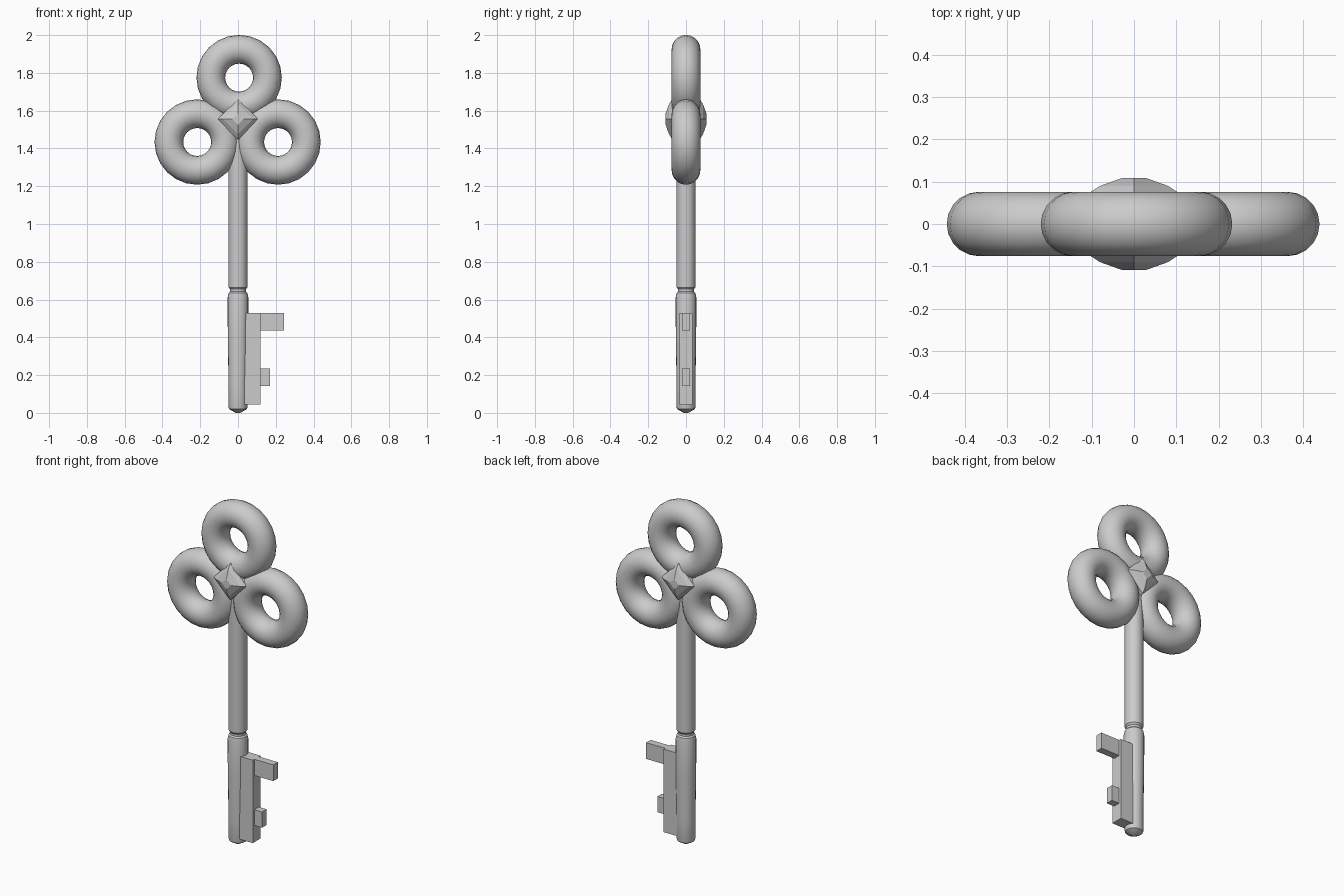
import bpy, bmesh, math
from mathutils import Matrix, Vector

if "Cube" in bpy.data.objects:
    bpy.data.objects.remove(bpy.data.objects["Cube"])


def smooth(obj, angle):
    bpy.ops.object.select_all(action='DESELECT')
    obj.select_set(True)
    bpy.context.view_layer.objects.active = obj
    bpy.ops.object.shade_smooth_by_angle(angle=math.radians(angle))


def lathe(name, profile, sides, matrix=None):
    """Closed solid of revolution about local z from (radius, z) pairs."""
    bm = bmesh.new()
    rings = [[bm.verts.new((r * math.cos(2 * math.pi * i / sides),
                            r * math.sin(2 * math.pi * i / sides), z))
              for i in range(sides)] for r, z in profile]
    for a, b in zip(rings, rings[1:]):
        for i in range(sides):
            j = (i + 1) % sides
            bm.faces.new((a[i], a[j], b[j], b[i]))
    bm.faces.new(rings[0][::-1])
    bm.faces.new(rings[-1])
    if matrix:
        bm.transform(matrix)
    mesh = bpy.data.meshes.new(name)
    bm.to_mesh(mesh)
    bm.free()
    obj = bpy.data.objects.new(name, mesh)
    bpy.context.collection.objects.link(obj)
    return obj


def box(name, x0, x1, half_y, z0, z1):
    bpy.ops.mesh.primitive_cube_add(size=1, location=((x0 + x1) / 2, 0, (z0 + z1) / 2))
    obj = bpy.context.object
    obj.name = name
    obj.scale = (x1 - x0, 2 * half_y, z1 - z0)
    return obj


# Three bow rings
for name, x, z in (("top_ring", 0.006, 1.775),
                   ("left_ring", -0.216, 1.434),
                   ("right_ring", 0.212, 1.434)):
    bpy.ops.mesh.primitive_torus_add(major_radius=0.15, minor_radius=0.076,
                                     major_segments=24, minor_segments=20,
                                     location=(x, 0, z), rotation=(math.pi / 2, 0, 0))
    bpy.context.object.name = name
    smooth(bpy.context.object, 40)

# Faceted diamond boss joining the rings, facing front and back
lathe("centre_boss",
      [(0.03, -0.108), (0.08, -0.09), (0.108, -0.072),
       (0.108, 0.072), (0.08, 0.09), (0.03, 0.108)], 4,
      Matrix.Translation(Vector((0, 0, 1.555))) @ Matrix.Rotation(math.pi / 2, 4, 'X'))

# Shaft with pointed foot, slightly swollen lower barrel, collar and groove
shaft = lathe("shaft",
              [(0.012, 0.0), (0.047, 0.02), (0.05, 0.03), (0.05, 0.15),
               (0.054, 0.40), (0.055, 0.61), (0.05, 0.635), (0.042, 0.642),
               (0.042, 0.655), (0.05, 0.665), (0.05, 1.53)], 20)
smooth(shaft, 35)

# Bit plate and its two teeth
box("bit_plate", 0.02, 0.12, 0.035, 0.045, 0.53)
box("upper_tooth", 0.11, 0.243, 0.021, 0.435, 0.53)
box("lower_tooth", 0.11, 0.17, 0.021, 0.143, 0.235)
